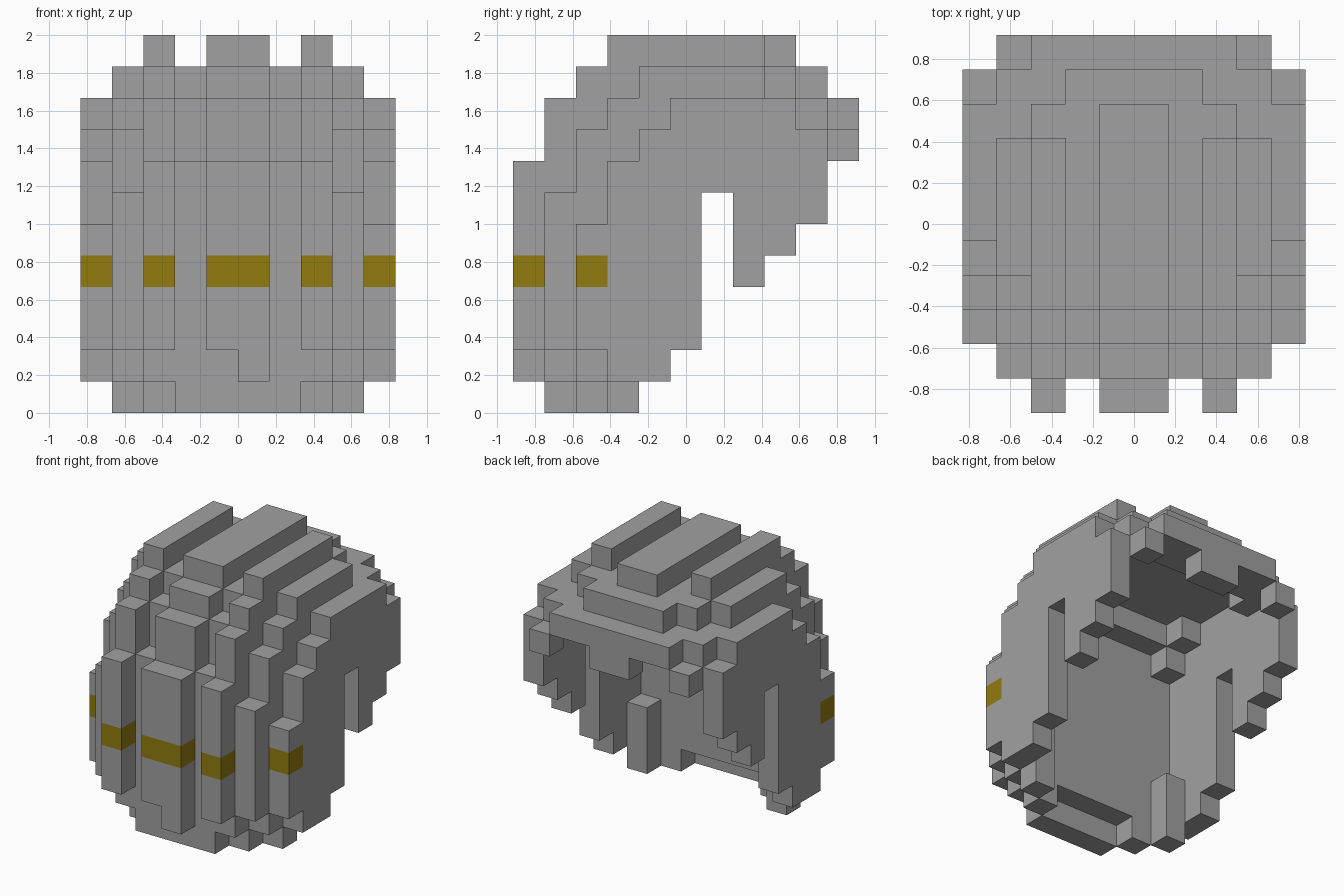
import bpy, bmesh, math
from mathutils import Vector

cube = bpy.data.objects.get("Cube")
if cube:
    bpy.data.objects.remove(cube, do_unlink=True)

S = 1 / 6                              # edge of one block
ORIGIN = Vector((-5, -5.5, 0))         # grid corner, in blocks
RISE = (7, 9, 10, 11)                  # stepped rise of a strand from brow to crown


def material(name, rgb):
    m = bpy.data.materials.new(name)
    m.use_nodes = True
    m.diffuse_color = (*rgb, 1)
    m.node_tree.nodes["Principled BSDF"].inputs["Base Color"].default_value = (*rgb, 1)
    return m


MATS = [material("grey_hair", (0.355, 0.355, 0.355)),
        material("gold_band", (0.285, 0.2, 0.005))]

# name, front row, drop in height, crown height, last crown row, last row, lowest row
STRANDS = [("side_panel", 2, 2, 9, 8, 9, 3.5),
           ("outer_parting", 1, 1, 10, 7, 9, 3),
           ("side_braid", 0, 0, 11, 7, 10, 2),
           ("inner_parting", 1, 0, 10, 9, 10, 1),
           ("centre_braid", 0, 0, 11, 8, 10, 1)]


def strand(col, front, drop, crown, end, last, low):
    """Blocks of one strand: front wall, then a thin roof over the hollow."""
    cells = set()
    for j in range(front, last + 1):
        # stepped top, rising at the front and falling at the back
        top = min(crown, RISE[min(j - front, 3)] - drop)
        if j > end:
            top = max(min(9, crown - 1), crown - (j - end))
        # stepped underside
        if j < 3 or (col == 0 and j < 6):
            bottom = math.ceil(abs(j - low))
        elif col == 0:
            bottom = 7 if j == 6 else j - 3      # slot, then the rear flap
        else:
            bottom = min(10, top, j + 6 - drop, max(9, 18 - j))
        cells |= {(col, j, k) for k in range(bottom, top + 1)}
    return cells


def mirrored(cells):
    return {(9 - i, j, k) for i, j, k in cells}


# Collect the parts with their banded front row, mirroring each to the other side
parts = {}


def add_pair(name, cells, band=None):
    parts["right_" + name] = (cells, band)
    parts["left_" + name] = (mirrored(cells), band)


for col, (name, front, *shape) in enumerate(STRANDS):
    add_pair(name, strand(col, front, *shape), front if col % 2 == 0 else None)
add_pair("jaw_corner", {(1, 3, k) for k in range(3)})
add_pair("nape_corner", {(1, 10, 8)})
add_pair("nape_tuft", {(4, 10, 8)})

# The centre braid's tip is one block shorter on its right half
parts["right_centre_braid"][0].discard((4, 0, 1))

filled = set().union(*(cells for cells, _ in parts.values()))


def build(name, cells, band):
    """Mesh the outer faces of a set of blocks."""
    bm = bmesh.new()
    verts = {}

    def vert(p):
        if p not in verts:
            verts[p] = bm.verts.new((Vector(p) + ORIGIN) * S)
        return verts[p]

    for cell in sorted(cells):
        for axis in range(3):
            u, v = (axis + 1) % 3, (axis + 2) % 3
            for side in (0, 1):
                beside = list(cell)
                beside[axis] += 2 * side - 1
                if tuple(beside) in filled:
                    continue
                ring = []
                for du, dv in ((0, 0), (1, 0), (1, 1), (0, 1)):
                    p = list(cell)
                    p[axis] += side
                    p[u] += du
                    p[v] += dv
                    ring.append(vert(tuple(p)))
                face = bm.faces.new(ring if side else ring[::-1])
                # gold band around the front of the braids
                face.material_index = int(cell[1] == band and cell[2] == 4)
    mesh = bpy.data.meshes.new(name)
    bm.to_mesh(mesh)
    bm.free()
    for m in MATS:
        mesh.materials.append(m)
    bpy.context.collection.objects.link(bpy.data.objects.new(name, mesh))


for name, (cells, band) in parts.items():
    build(name, cells, band)
